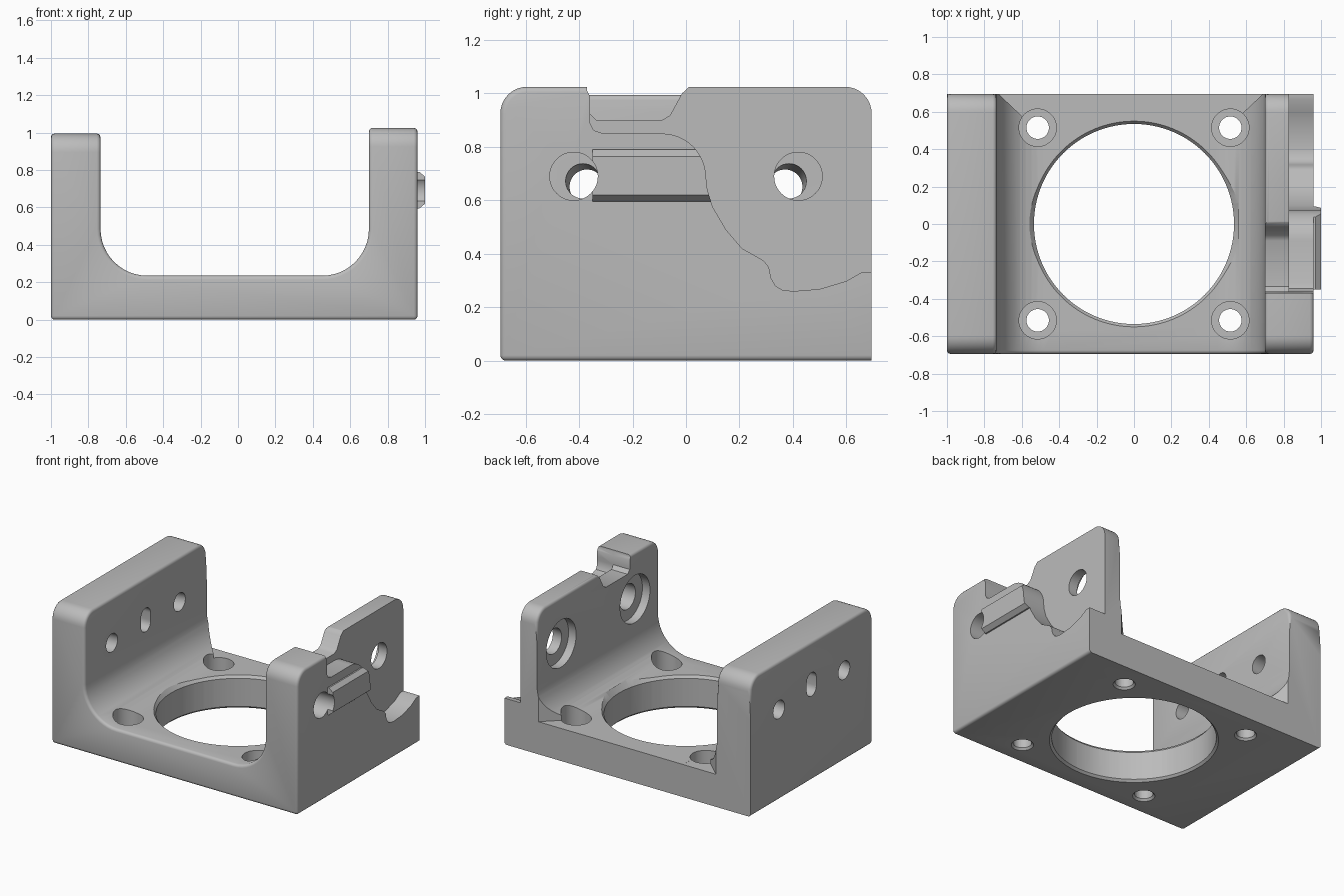
import bpy, bmesh, math
from mathutils import Vector

if "Cube" in bpy.data.objects:
    bpy.data.objects.remove(bpy.data.objects["Cube"], do_unlink=True)

grey = bpy.data.materials.new("plain grey")
grey.use_nodes = True
grey.diffuse_color = (0.5, 0.5, 0.5, 1)
grey.node_tree.nodes["Principled BSDF"].inputs["Base Color"].default_value = (0.5, 0.5, 0.5, 1)

DEPTH = 0.695
FLOOR = 0.235
WALL_L, WALL_R = -0.735, 0.70


def finish(name, bm):
    bmesh.ops.recalc_face_normals(bm, faces=bm.faces)
    mesh = bpy.data.meshes.new(name)
    bm.to_mesh(mesh)
    bm.free()
    mesh.materials.append(grey)
    ob = bpy.data.objects.new(name, mesh)
    bpy.context.collection.objects.link(ob)
    return ob


def prism(points, axis, lo, hi):
    """Extrude a 2D outline along x, y or z and return the bmesh."""
    place = {"x": lambda a, b: (lo, a, b), "y": lambda a, b: (a, lo, b),
             "z": lambda a, b: (a, b, lo)}[axis]
    bm = bmesh.new()
    face = bm.faces.new([bm.verts.new(place(a, b)) for a, b in points])
    out = bmesh.ops.extrude_face_region(bm, geom=[face])
    move = Vector([hi - lo if axis == c else 0 for c in "xyz"])
    bmesh.ops.translate(bm, vec=move, verts=[v for v in out["geom"] if isinstance(v, bmesh.types.BMVert)])
    bmesh.ops.recalc_face_normals(bm, faces=bm.faces)
    return bm


def rod(start, end, r1, r2=None, sides=48):
    """Round cutter between two points."""
    a, b = Vector(start), Vector(end)
    bm = bmesh.new()
    bmesh.ops.create_cone(bm, cap_ends=True, segments=sides, radius1=r1,
                          radius2=r1 if r2 is None else r2, depth=(b - a).length)
    bm.transform((b - a).to_track_quat("Z", "Y").to_matrix().to_4x4())
    bmesh.ops.translate(bm, vec=(a + b) / 2, verts=bm.verts)
    return bm


def arc(cx, cz, r, start, end, steps=12):
    angles = [math.radians(start + (end - start) * i / steps) for i in range(steps + 1)]
    return [(cx + r * math.cos(t), cz + r * math.sin(t)) for t in angles]


def cut(bm, *targets):
    tool = finish("cutter", bm)
    tool.hide_render = True
    for ob in targets:
        mod = ob.modifiers.new("cut", "BOOLEAN")
        mod.operation, mod.solver, mod.object = "DIFFERENCE", "EXACT", tool
        bpy.context.view_layer.objects.active = ob
        bpy.ops.object.modifier_apply(modifier=mod.name)
    bpy.data.objects.remove(tool, do_unlink=True)


# U-shaped body with filleted inside corners
R = 0.25
outline = [(-1, 0), (0.96, 0), (0.96, 1.025), (WALL_R, 1.025)]
outline += arc(WALL_R - R, FLOOR + R, R, 0, -90)
outline += arc(WALL_L + R, FLOOR + R, R, -90, -180)
outline += [(WALL_L, 0.995), (-1, 0.995)]
bm = prism(outline, "y", -DEPTH, DEPTH)


def mid(e):
    return (e.verts[0].co + e.verts[1].co) / 2


# Rounded wall corners, then softened edges
corners = [e for e in bm.edges if mid(e).z > 0.98 and abs(mid(e).y) > 0.6]
bmesh.ops.bevel(bm, geom=corners, offset=0.1, segments=8, profile=0.5, affect="EDGES")
sharp = [e for e in bm.edges if e.calc_face_angle(0) > 0.7
         and not (mid(e).y > DEPTH - 0.001 and mid(e).z < 0.8)]
bmesh.ops.bevel(bm, geom=sharp, offset=0.02, segments=3, profile=0.5, affect="EDGES")
body = finish("bracket_body", bm)

# Raised bar on the outer face of the right wall
bar = finish("side_bar", prism([(0.88, 0.595), (0.97, 0.595), (1, 0.62), (1, 0.765),
                                (0.97, 0.79), (0.88, 0.79)], "y", -0.35, 0.2))

# Stepped recess on the outside of the right wall
recess = [(-0.37, 1.2), (-0.37, 1.01), (-0.36, 0.99), (-0.36, 0.89), (-0.345, 0.862), (-0.31, 0.85)]
recess += arc(-0.09, 0.685, 0.165, 90, 0)
recess += [(0.08, 0.64), (0.1, 0.575), (0.15, 0.49), (0.21, 0.42), (0.29, 0.375), (0.31, 0.35),
           (0.318, 0.31), (0.335, 0.28), (0.36, 0.265), (0.4, 0.26), (0.5, 0.268), (0.6, 0.298),
           (0.66, 0.332), (0.8, 0.335), (0.8, 1.2)]
cut(prism(recess, "x", 0.83, 1.2), body, bar)

# Notch through the top of the right wall
notch = [(-0.37, 1.2), (-0.37, 1.01), (-0.36, 0.99), (-0.36, 0.925), (-0.335, 0.9), (-0.09, 0.9),
         (-0.06, 0.918), (-0.015, 1), (0.01, 1.024), (0.03, 1.03), (0.03, 1.2)]
cut(prism(notch, "x", 0.5, 1.2), body)

# Fillets trimmed diagonally at the back
for wall, s in ((WALL_L, 1), (WALL_R, -1)):
    tri = [(wall - s * 0.005, 0.71), (wall + s * 0.27, 0.45), (wall + s * 0.27, 0.71)]
    cut(prism(tri, "z", FLOOR - 0.0005, 0.6), body)

# Large central opening with eased rims
cut(rod((0, 0, -0.1), (0, 0, 0.5), 0.535, sides=96), body)
cut(rod((0, 0, 0.21), (0, 0, 0.26), 0.53, 0.57, sides=96), body)
cut(rod((0, 0, -0.02), (0, 0, 0.02), 0.57, 0.53, sides=96), body)

# Counterbored floor holes
for x in (-0.515, 0.515):
    for y in (-0.515, 0.515):
        cut(rod((x, y, -0.1), (x, y, 0.5), 0.06), body)
        cut(rod((x, y, 0.12), (x, y, 0.6), 0.1), body)
        cut(rod((x, y, -0.02), (x, y, 0.02), 0.09, 0.055), body)

# Wall holes: counterbored on the right, slanted on the left
for s in (-1, 1):
    cut(rod((0.6, s * 0.42, 0.69), (1.2, s * 0.42, 0.69), 0.09), body, bar)
    cut(rod((0.6, s * 0.42, 0.69), (0.76, s * 0.42, 0.69), 0.17), body)
    cut(rod((-0.6, s * 0.393, 0.683), (-1.1, s * 0.365, 0.642), 0.065), body)

# Upright slot in the left wall
slot = arc(0, 0.72, 0.055, 0, 180) + arc(0, 0.66, 0.055, 180, 360)
cut(prism(slot, "x", -1.2, -0.6), body)

for ob in (body, bar):
    bpy.ops.object.select_all(action="DESELECT")
    ob.select_set(True)
    bpy.context.view_layer.objects.active = ob
    bpy.ops.object.shade_smooth_by_angle(angle=math.radians(32))
